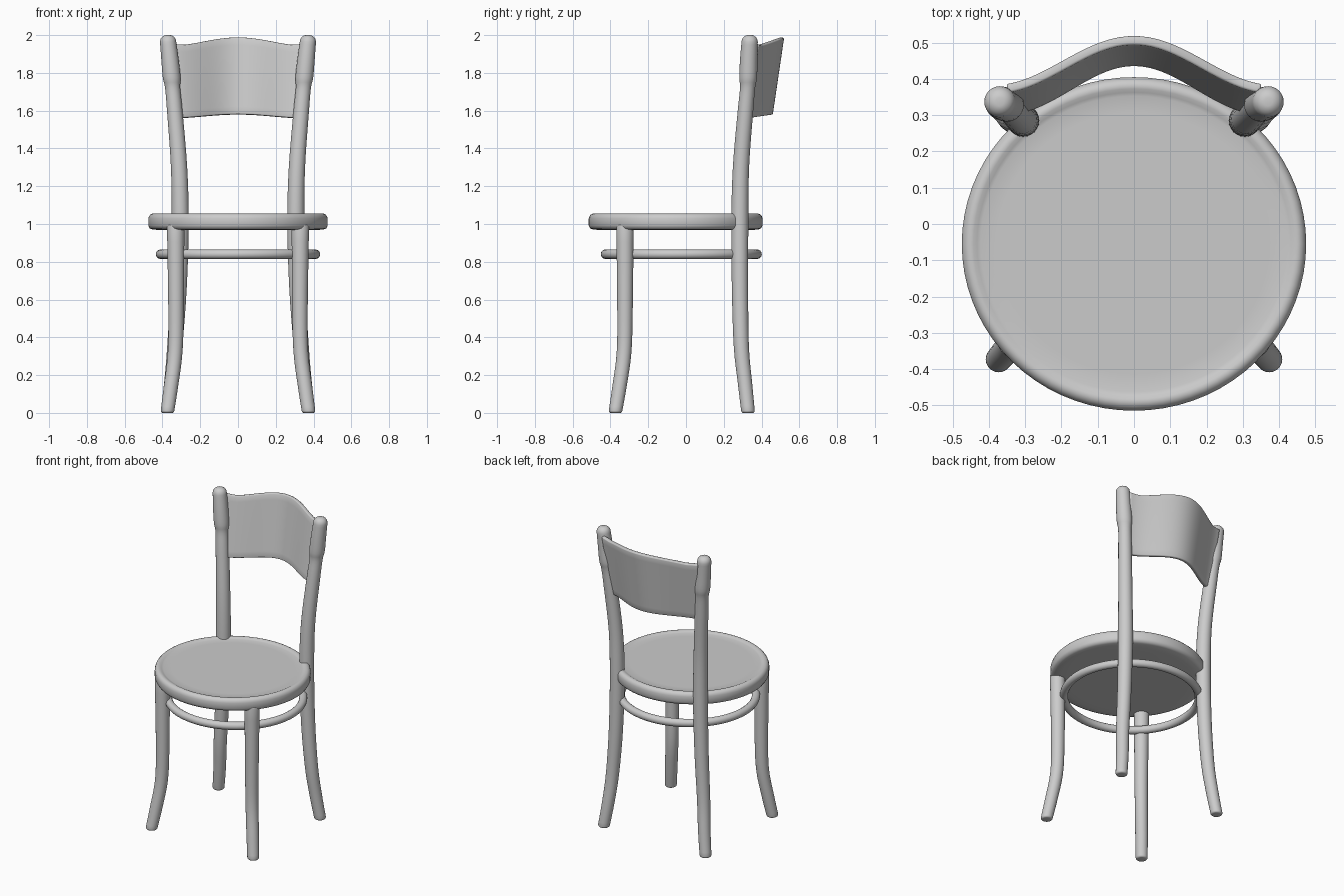
import bpy, bmesh, math
from mathutils import Vector

cube = bpy.data.objects.get("Cube")
if cube:
    bpy.data.objects.remove(cube, do_unlink=True)

wood = bpy.data.materials.new("light grey")
wood.use_nodes = True
GREY = (0.6, 0.6, 0.6, 1)
wood.diffuse_color = GREY
wood.node_tree.nodes["Principled BSDF"].inputs["Base Color"].default_value = GREY


def finish(obj, angle=40):
    obj.data.materials.clear()
    obj.data.materials.append(wood)
    bpy.ops.object.select_all(action='DESELECT')
    obj.select_set(True)
    bpy.context.view_layer.objects.active = obj
    bpy.ops.object.shade_smooth_by_angle(angle=math.radians(angle))
    return obj


def mesh_object(name, bm):
    bmesh.ops.recalc_face_normals(bm, faces=bm.faces)
    mesh = bpy.data.meshes.new(name)
    bm.to_mesh(mesh)
    bm.free()
    obj = bpy.data.objects.new(name, mesh)
    bpy.context.collection.objects.link(obj)
    return obj


def loft(name, rings, sides, angle=40):
    """Skin horizontal ellipses given as (x, y, z, radius x, radius y)."""
    bm = bmesh.new()
    loops = []
    for x, y, z, rx, ry in rings:
        turn = [2 * math.pi * i / sides for i in range(sides)]
        loops.append([bm.verts.new((x + rx * math.cos(a), y + ry * math.sin(a), z)) for a in turn])
    for low, high in zip(loops, loops[1:]):
        for i in range(sides):
            j = (i + 1) % sides
            bm.faces.new((low[i], low[j], high[j], high[i]))
    bm.faces.new(loops[0])
    bm.faces.new(loops[-1])
    return finish(mesh_object(name, bm), angle)


def smooth_path(points, steps=4):
    """Catmull-Rom curve through (x, y, z, radius) points."""
    pts = [Vector(p) for p in points]
    pts = [pts[0]] + pts + [pts[-1]]
    out = []
    for a, b, c, d in zip(pts, pts[1:], pts[2:], pts[3:]):
        for s in range(steps):
            t = s / steps
            out.append(0.5 * (2 * b + (c - a) * t + (2 * a - 5 * b + 4 * c - d) * t * t
                              + (3 * b - a - 3 * c + d) * t ** 3))
    return out + [pts[-1]]


def round_end(p, direction, size):
    """Rings that close a rod with a rounded tip."""
    arc = [math.radians(a) for a in (25, 50, 70, 84)]
    return [(p[0], p[1], p[2] + direction * size * math.sin(a),
             p[3] - size * (1 - math.cos(a))) for a in arc]


def rod(name, points, side, tip):
    path = [tuple(p) for p in smooth_path(points)]
    path = round_end(path[0], -1, 0.012)[::-1] + path + round_end(path[-1], 1, tip)
    return loft(name, [(side * x, y, z, r, r) for x, y, z, r in path], 24, 50)


# Legs: the rear ones run up into the back posts and end in a thicker sleeve
front_leg = [(0.373, -0.373, 0.012, 0.036), (0.355, -0.352, 0.14, 0.038),
             (0.333, -0.328, 0.32, 0.039), (0.328, -0.323, 0.55, 0.041),
             (0.33, -0.323, 0.99, 0.046)]
rear_leg = [(0.373, 0.328, 0.012, 0.036), (0.353, 0.312, 0.16, 0.038),
            (0.335, 0.293, 0.35, 0.04), (0.315, 0.286, 0.65, 0.043),
            (0.306, 0.285, 1.0, 0.045), (0.312, 0.291, 1.3, 0.043),
            (0.335, 0.315, 1.6, 0.041), (0.346, 0.326, 1.72, 0.04),
            (0.351, 0.329, 1.775, 0.047), (0.36, 0.332, 1.87, 0.046),
            (0.37, 0.337, 1.965, 0.043)]
for label, side in (("left", 1), ("right", -1)):
    rod("front_leg_" + label, front_leg, side, 0.005)
    rod("rear_leg_" + label, rear_leg, side, 0.035)

# Round seat with rounded rim and slightly sunken top: (inset, height)
profile = [(0.1, 0.967), (0.06, 0.968), (0.022, 0.971), (0.008, 0.977), (0, 0.992),
           (0, 1.03), (0.004, 1.042), (0.012, 1.051), (0.022, 1.055),
           (0.032, 1.054), (0.042, 1.049), (0.052, 1.046), (0.1, 1.046)]
loft("seat", [(0, -0.055, z, 0.475 - d, 0.46 - d) for d, z in profile], 72, 60)

# Hoop that braces the legs
bpy.ops.mesh.primitive_torus_add(location=(0, -0.025, 0.84), major_segments=72,
                                 minor_segments=16, major_radius=0.41, minor_radius=0.025)
hoop = bpy.context.object
hoop.name = "leg_hoop"
hoop.scale.y = 0.98
finish(hoop)

# Curved, leaning backrest panel with a crowned top edge
COLS, ROWS = 40, 10
bm = bmesh.new()
grid = []
for i in range(COLS + 1):
    u = 2 * i / COLS - 1
    bow = 0.5 + 0.5 * math.cos(math.pi * u * 0.91)
    bottom = 1.56 + 0.02 * bow
    top = 1.94 + 0.047 * bow + 0.012 * max(0, abs(u) - 0.8) / 0.2
    column = []
    for j in range(ROWS + 1):
        v = j / ROWS
        column.append(bm.verts.new((u * (0.325 + 0.025 * v), 0.312 + 0.135 * bow + 0.06 * v,
                                    bottom + (top - bottom) * v)))
    grid.append(column)
for a, b in zip(grid, grid[1:]):
    for j in range(ROWS):
        bm.faces.new((a[j], b[j], b[j + 1], a[j + 1]))
back = mesh_object("backrest", bm)
solid = back.modifiers.new("thickness", 'SOLIDIFY')
solid.thickness = 0.025
solid.offset = 0
bevel = back.modifiers.new("soft_edges", 'BEVEL')
bevel.width = 0.006
bevel.segments = 2
bevel.limit_method = 'ANGLE'
finish(back)
